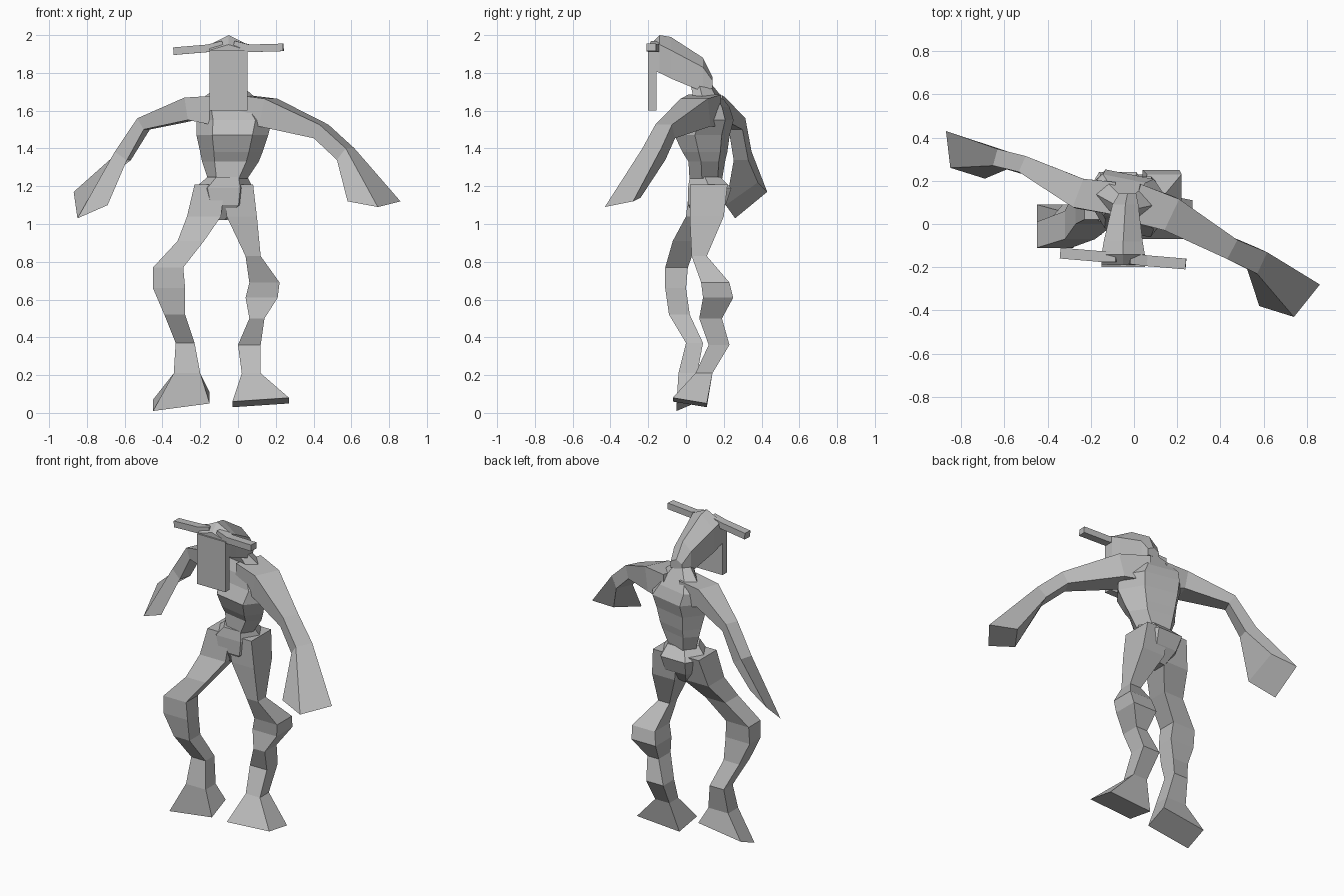
import bpy
from mathutils import Vector

if "Cube" in bpy.data.objects:
    bpy.data.objects.remove(bpy.data.objects["Cube"], do_unlink=True)

grey = bpy.data.materials.new("matte grey")
grey.use_nodes = True
colour = (.5, .5, .5, 1)
grey.diffuse_color = colour
grey.node_tree.nodes["Principled BSDF"].inputs["Base Color"].default_value = colour

UP = Vector((0, 0, 1))


def loft(name, rings):
    """Skin a list of equal-length point rings and cap both ends."""
    count = len(rings[0])
    points = [point for ring in rings for point in ring]
    faces = [tuple(range(count))[::-1],
             tuple(range(len(points) - count, len(points)))]
    for level in range(len(rings) - 1):
        low = level * count
        for i in range(count):
            j = (i + 1) % count
            faces.append((low + i, low + j, low + count + j, low + count + i))
    mesh = bpy.data.meshes.new(name)
    mesh.from_pydata(points, [], faces)
    mesh.materials.append(grey)
    part = bpy.data.objects.new(name, mesh)
    bpy.context.collection.objects.link(part)
    # Outward normals on every flat face
    import bmesh
    bm = bmesh.new()
    bm.from_mesh(mesh)
    bmesh.ops.recalc_face_normals(bm, faces=bm.faces)
    bm.to_mesh(mesh)
    bm.free()
    return part


def body_ring(x0, x1, y0, y1, z, skew=0):
    """Six-sided level section, sheared to follow the twist of the body."""
    centre, middle = (x0 + x1) / 2, (y0 + y1) / 2
    inset = (x1 - x0) * .22
    outline = ((x0, middle), (x0 + inset, y0), (x1 - inset, y0),
               (x1, middle), (x1 - inset, y1), (x0 + inset, y1))
    return [(x, y + skew * (x - centre), z) for x, y in outline]


def leg_ring(x0, x1, y0, y1, z, rise_x=0, rise_y=0):
    """Four-sided section that may tilt sideways or front to back."""
    return [(x0, y0, z), (x1, y0, z + rise_x),
            (x1, y1, z + rise_x + rise_y), (x0, y1, z + rise_y)]


def limb_rings(stations):
    """Square sections across a path of (x, y, z, width, height)."""
    path = [Vector(s[:3]) for s in stations]
    rings = []
    for i, (centre, station) in enumerate(zip(path, stations)):
        along = path[min(i + 1, len(path) - 1)] - path[max(i - 1, 0)]
        side = along.cross(UP).normalized()
        over = side.cross(along).normalized()
        side, over = side * station[3] / 2, over * station[4] / 2
        rings.append([centre - side - over, centre + side - over,
                      centre + side + over, centre - side + over])
    return rings


# Chest and neck, turned so the left shoulder leads
chest = [(-.16, .05, .03, .18, 1.24), (-.19, .11, .03, .19, 1.33),
         (-.2, .13, 0, .2, 1.38), (-.22, .16, -.04, .21, 1.47),
         (-.22, .18, 0, .23, 1.55), (-.22, .13, .02, .21, 1.62),
         (-.17, .08, .05, .17, 1.68), (-.09, .01, .03, .13, 1.74)]
loft("chest", [body_ring(*ring, skew=-.2) for ring in chest])

# Pelvis
pelvis = [(-.12, -.06, .06, .15, 1.02), (-.2, .06, .01, .21, 1.1),
          (-.23, .08, .01, .24, 1.19), (-.16, .05, .02, .18, 1.25)]
loft("pelvis", [body_ring(*ring) for ring in pelvis])

# Legs with splayed feet
right_leg = [(-.23, -.07, .02, .2, 1.21), (-.27, -.09, 0, .16, 1.04),
             (-.32, -.18, -.07, .06, .91), (-.45, -.29, -.11, .01, .77),
             (-.45, -.28, -.11, 0, .66), (-.39, -.28, -.09, .02, .52),
             (-.33, -.23, 0, .09, .37), (-.34, -.2, -.04, .06, .21),
             (-.45, -.15, -.05, .09, .01, .04, .06)]
left_leg = [(-.08, .08, .02, .22, 1.21), (-.06, .1, .02, .2, 1.04),
            (.04, .12, .03, .11, .83), (.06, .22, .08, .23, .69),
            (.04, .21, .09, .25, .61), (.06, .14, .07, .19, .5),
            (0, .12, .12, .23, .36), (.02, .12, .05, .14, .21),
            (-.03, .27, -.07, .11, .06, .02, -.03)]
loft("right_leg", [leg_ring(*ring) for ring in right_leg])
loft("left_leg", [leg_ring(*ring) for ring in left_leg])

# Arms, each ending in a flared blunt hand
left_arm = [(0, .1, 1.6, .18, .17), (.16, .05, 1.59, .16, .15),
            (.44, -.11, 1.49, .1, .08), (.57, -.17, 1.37, .11, .08)]
left_hand = [(.68, -.24, 1.14), (.58, -.38, 1.12),
             (.74, -.43, 1.09), (.86, -.28, 1.12)]
right_arm = [(-.1, .12, 1.6, .15, .16), (-.25, .14, 1.61, .14, .12),
             (-.5, .27, 1.53, .08, .07), (-.61, .3, 1.36, .08, .08)]
right_hand = [(-.69, .21, 1.1), (-.72, .38, 1.22),
              (-.87, .43, 1.17), (-.85, .26, 1.03)]
loft("left_arm", limb_rings(left_arm) + [left_hand])
loft("right_arm", limb_rings(right_arm) + [right_hand])

# Head with a ridged crown, narrowing to the nape
head = []
for centre, half, y, bottom, brow, crown in (
        (-.05, .1, -.19, 1.82, 1.92, 1.95), (-.05, .1, -.14, 1.8, 1.95, 2),
        (-.05, .09, -.08, 1.77, 1.92, 1.99), (-.04, .06, .09, 1.7, 1.83, 1.88),
        (-.03, .04, .14, 1.72, 1.76, 1.78)):
    head.append([(centre - half, y, bottom), (centre + half, y, bottom),
                 (centre + half, y, brow), (centre, y, crown),
                 (centre - half, y, brow)])
loft("head", head)

# Long flat face plate hanging in front
loft("face_plate", [leg_ring(-.15, .05, -.2, -.155, z) for z in (1.6, 1.92)])

# Straight horns on both sides of the brow
horn_paths = {"right_horn": ((-.08, -.15, 1.95), (-.16, -.15, 1.93), (-.34, -.135, 1.915)),
              "left_horn": ((-.02, -.16, 1.95), (.06, -.17, 1.93), (.24, -.185, 1.935))}
for name, path in horn_paths.items():
    loft(name, limb_rings([(*point, .05, .04) for point in path]))
